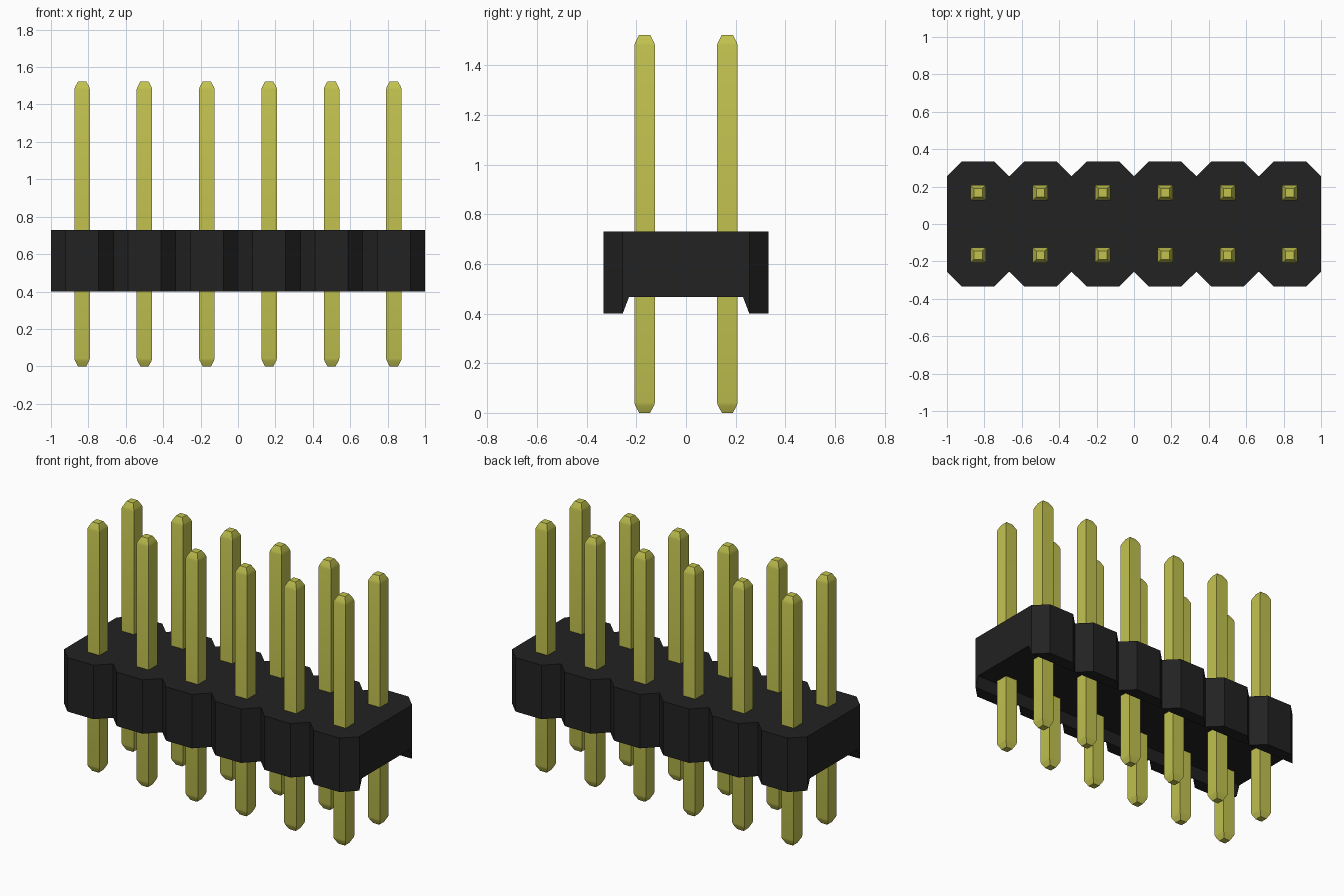
import bpy, bmesh, math

cube = bpy.data.objects.get("Cube")
if cube:
    bpy.data.objects.remove(cube, do_unlink=True)


def material(name, rgb):
    m = bpy.data.materials.new(name)
    m.use_nodes = True
    m.diffuse_color = (*rgb, 1)
    m.node_tree.nodes["Principled BSDF"].inputs["Base Color"].default_value = (*rgb, 1)
    return m


def loft(name, sections, mat):
    """Bridge a row of matching closed sections and cap both ends."""
    bm = bmesh.new()
    rings = [[bm.verts.new(p) for p in s] for s in sections]
    n = len(rings[0])
    for a, b in zip(rings, rings[1:]):
        for i in range(n):
            j = (i + 1) % n
            bm.faces.new((a[i], a[j], b[j], b[i]))
    bm.faces.new(rings[0])
    bm.faces.new(rings[-1][::-1])
    bmesh.ops.remove_doubles(bm, verts=bm.verts, dist=1e-5)
    bmesh.ops.dissolve_limit(bm, angle_limit=0.01, verts=bm.verts, edges=bm.edges)
    bmesh.ops.recalc_face_normals(bm, faces=bm.faces)
    me = bpy.data.meshes.new(name)
    bm.to_mesh(me)
    bm.free()
    me.materials.append(mat)
    ob = bpy.data.objects.new(name, me)
    bpy.context.collection.objects.link(ob)
    return ob


black = material("black plastic", (0.016, 0.016, 0.016))
gold = material("gold metal", (0.54, 0.54, 0.08))

COLS, PITCH = 6, 1 / 3
BOTTOM, CHANNEL, TOP = 0.40, 0.466, 0.73
WIDE, NARROW = 0.333, 0.255
centres = [(i - (COLS - 1) / 2) * PITCH for i in range(COLS)]


# Housing: notched outline with a sloped channel along the underside
def housing_section(x, y):
    half = [(y, TOP), (y, BOTTOM), (NARROW, BOTTOM), (0.23, CHANNEL)]
    return [(x, a, z) for a, z in half] + [(x, -a, z) for a, z in reversed(half)]


stations = [(-1, NARROW)]
for c in centres:
    stations += [(c - 0.088, WIDE), (c + 0.088, WIDE), (c + PITCH / 2, NARROW)]
loft("housing", [housing_section(x, y) for x, y in stations], black)

# Pins: square posts with tapered tips at both ends
PIN_TOP = 1.523
tip = [(0, 0.022), (0.03, 0.038), (0.042, 0.0415), (0.05, 0.0415)]
profile = tip + [(PIN_TOP - z, r) for z, r in reversed(tip)]
corners = [(-1, -1), (1, -1), (1, 1), (-1, 1)]
for row, y in (("front", -PITCH / 2), ("back", PITCH / 2)):
    for i, x in enumerate(centres):
        pin = loft(f"{row}_pin_{i + 1}",
                   [[(sx * r, sy * r, z) for sx, sy in corners] for z, r in profile], gold)
        pin.location = (x, y, 0)
        bpy.ops.object.select_all(action='DESELECT')
        pin.select_set(True)
        bpy.context.view_layer.objects.active = pin
        bpy.ops.object.shade_smooth_by_angle(angle=math.radians(30))
